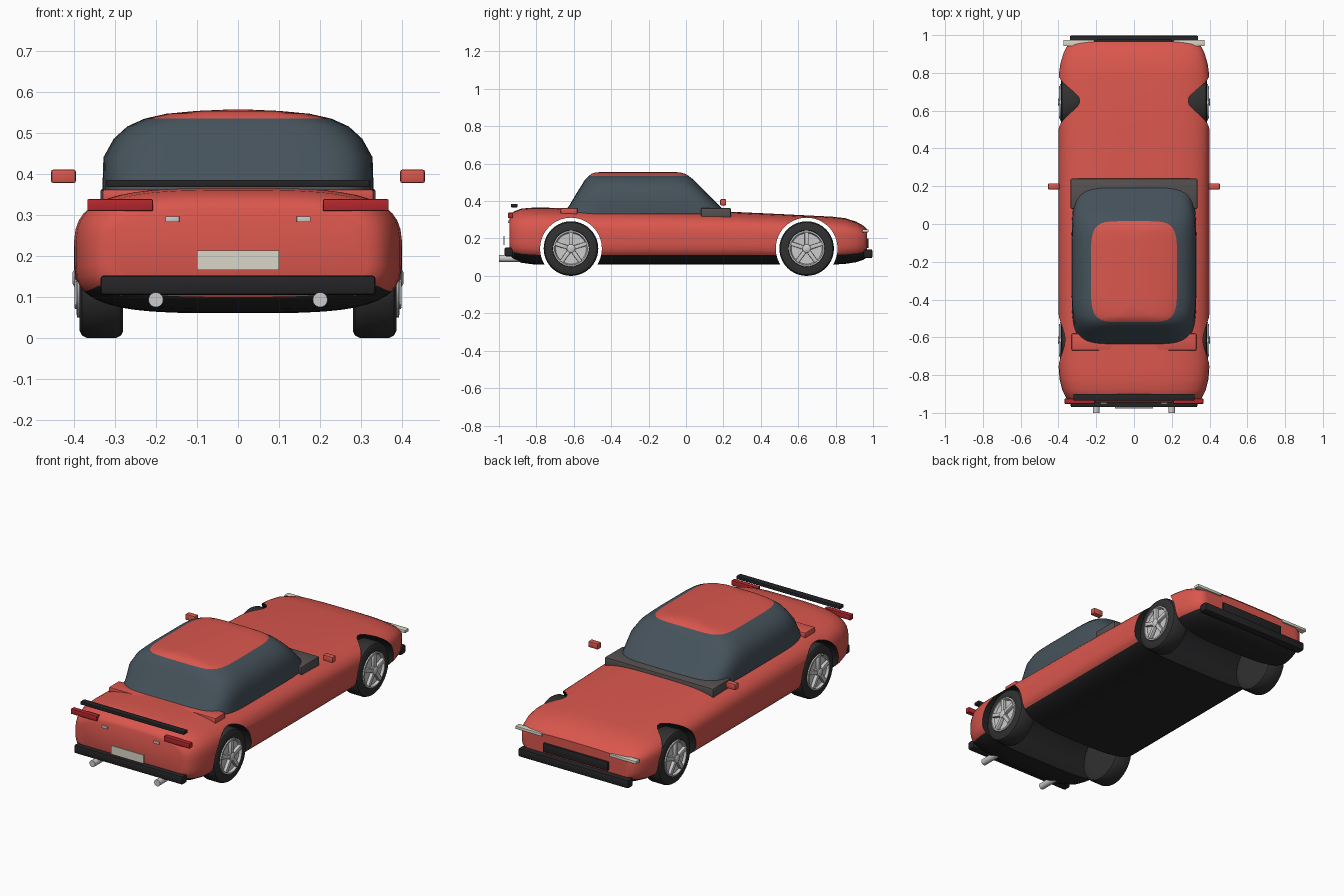
import bpy, bmesh, math
from mathutils import Vector, Matrix

if "Cube" in bpy.data.objects:
    bpy.data.objects.remove(bpy.data.objects["Cube"])


def material(name, rgb):
    m = bpy.data.materials.new(name)
    m.diffuse_color = (*rgb, 1)
    m.use_nodes = True
    m.node_tree.nodes["Principled BSDF"].inputs["Base Color"].default_value = m.diffuse_color
    return m


RED = material("red_paint", (0.70, 0.095, 0.075))
BLACK = material("black_trim", (0.018, 0.018, 0.02))
RUBBER = material("rubber", (0.03, 0.03, 0.03))
GLASS = material("dark_glass", (0.06, 0.085, 0.105))
SILVER = material("silver", (0.55, 0.55, 0.56))
LAMP = material("lamp_red", (0.45, 0.02, 0.025))
CREAM = material("cream", (0.70, 0.68, 0.58))
COWL = material("cowl_grey", (0.09, 0.08, 0.08))


def finish(name, bm, mats, angle=35):
    bmesh.ops.recalc_face_normals(bm, faces=bm.faces[:])
    me = bpy.data.meshes.new(name)
    bm.to_mesh(me)
    bm.free()
    ob = bpy.data.objects.new(name, me)
    bpy.context.collection.objects.link(ob)
    for m in mats:
        me.materials.append(m)
    smooth(ob, angle)
    return ob


def smooth(ob, angle=35):
    bpy.ops.object.select_all(action='DESELECT')
    ob.select_set(True)
    bpy.context.view_layer.objects.active = ob
    bpy.ops.object.shade_smooth_by_angle(angle=math.radians(angle))


def loft(name, rings, *mats, angle=35):
    """Skin a list of equal-length point rings and cap both ends."""
    bm = bmesh.new()
    vs = [[bm.verts.new(p) for p in r] for r in rings]
    n = len(vs[0])
    for a, b in zip(vs, vs[1:]):
        for i in range(n):
            bm.faces.new((a[i], a[(i + 1) % n], b[(i + 1) % n], b[i]))
    bm.faces.new(vs[0])
    bm.faces.new(vs[-1])
    return finish(name, bm, mats, angle)


def super_ring(n, count):
    pts = []
    for i in range(count):
        t = 2 * math.pi * (i + 0.5) / count
        c, s = math.cos(t), math.sin(t)
        pts.append((math.copysign(abs(c) ** (2 / n), c), math.copysign(abs(s) ** (2 / n), s)))
    return pts


def box(name, x, y, z, mat, bevel=0.004, rot=None):
    bm = bmesh.new()
    bmesh.ops.create_cube(bm, size=1)
    size = Vector((x[1] - x[0], y[1] - y[0], z[1] - z[0]))
    mid = Vector((x[1] + x[0], y[1] + y[0], z[1] + z[0])) / 2
    bmesh.ops.scale(bm, vec=size, verts=bm.verts[:])
    bmesh.ops.translate(bm, vec=mid, verts=bm.verts[:])
    if bevel:
        bmesh.ops.bevel(bm, geom=bm.edges[:], offset=bevel, segments=2, affect='EDGES', profile=0.5)
    if rot:
        bmesh.ops.transform(bm, matrix=rot, verts=bm.verts[:])
    return finish(name, bm, [mat])


def pair(name, x, y, z, mat, bevel=0.004):
    box(name + "_right", x, y, z, mat, bevel)
    box(name + "_left", (-x[1], -x[0]), y, z, mat, bevel)


def lathe_x(name, profile, y, z, mat, sign=1, count=40):
    rings = [[(sign * px, y + r * math.cos(2 * math.pi * i / count),
               z + r * math.sin(2 * math.pi * i / count)) for i in range(count)] for px, r in profile]
    return loft(name, rings, mat)


# body shell: stations of (y, half width, top, bottom)
WHEEL_Y, WHEEL_Z, ARCH_R = (-0.615, 0.645), 0.146, 0.165
STATIONS = [(-0.945, 0.315, 0.315, 0.115), (-0.938, 0.338, 0.33, 0.10), (-0.92, 0.36, 0.345, 0.085),
            (-0.88, 0.38, 0.36, 0.07), (-0.82, 0.395, 0.365, 0.062), (-0.75, 0.40, 0.365, 0.06),
            (-0.5, 0.40, 0.36, 0.06), (-0.1, 0.40, 0.353, 0.06), (0.2, 0.40, 0.345, 0.06),
            (0.5, 0.40, 0.331, 0.06), (0.78, 0.40, 0.317, 0.06), (0.85, 0.39, 0.309, 0.064),
            (0.91, 0.372, 0.29, 0.073), (0.95, 0.35, 0.268, 0.087), (0.967, 0.325, 0.25, 0.10)]
shape = super_ring(3.5, 48)
body = loft("body", [[(w * u, y, 0.2 + v * ((top - 0.2) if v > 0 else (0.2 - bot))) for u, v in shape]
                     for y, w, top, bot in STATIONS], RED, BLACK)

# wheel arches cut right through the body
for wy in WHEEL_Y:
    cutter = lathe_x("arch_cutter", [(-0.6, ARCH_R), (0.6, ARCH_R)], wy, WHEEL_Z, BLACK, count=64)
    cutter.hide_render = True
    mod = body.modifiers.new("arch", 'BOOLEAN')
    mod.operation, mod.solver, mod.object = 'DIFFERENCE', 'EXACT', cutter
    bpy.context.view_layer.objects.active = body
    bpy.ops.object.modifier_apply(modifier=mod.name)
    bpy.data.objects.remove(cutter)

# black underside and arch linings
for p in body.data.polygons:
    lining = False
    for wy in WHEEL_Y:
        d = Vector((0, p.center.y - wy, p.center.z - WHEEL_Z))
        lining |= abs(d.length - ARCH_R) < 0.004 and p.normal.dot(d.normalized()) < -0.9
    p.material_index = 1 if lining or p.normal.z < -0.7 or p.center.z < 0.08 else 0
smooth(body)

# cabin: glass with painted roof, levels of (z, half width, back y, front y)
LEVELS = [(0.33, 0.33, -0.66, 0.225), (0.38, 0.33, -0.622, 0.175), (0.44, 0.328, -0.587, 0.115),
          (0.485, 0.303, -0.558, 0.07), (0.515, 0.27, -0.54, 0.04), (0.534, 0.228, -0.52, 0.015),
          (0.546, 0.175, -0.505, -0.005), (0.553, 0.10, -0.485, -0.03), (0.556, 0.03, -0.44, -0.07)]
shape = super_ring(5.5, 48)
cabin = loft("cabin", [[(w * u, (a + b) / 2 + v * (b - a) / 2, z) for u, v in shape]
                       for z, w, a, b in LEVELS], GLASS, RED)
for p in cabin.data.polygons:
    p.material_index = 1 if p.center.z > 0.535 else 0

box("windscreen_cowl", (-0.335, 0.335), (0.08, 0.24), (0.305, 0.363), COWL, 0.006)
box("rear_window_base", (-0.33, 0.33), (-0.67, -0.58), (0.33, 0.362), RED, 0.006)

# wheels
for wy, end in zip(WHEEL_Y, ("rear", "front")):
    for s, side in ((1, "right"), (-1, "left")):
        tag = f"{end}_{side}"
        lathe_x("tyre_" + tag, [(0.28, 0.10), (0.28, 0.13), (0.285, 0.14), (0.297, 0.146), (0.368, 0.146),
                                (0.38, 0.14), (0.386, 0.128), (0.386, 0.098), (0.372, 0.094)],
                wy, WHEEL_Z, RUBBER, s)
        lathe_x("rim_" + tag, [(0.365, 0.097), (0.392, 0.096), (0.393, 0.088), (0.38, 0.082), (0.378, 0.02)],
                wy, WHEEL_Z, SILVER, s)
        lathe_x("hub_" + tag, [(0.375, 0.024), (0.398, 0.022), (0.403, 0.014)], wy, WHEEL_Z, SILVER, s, 20)
        for k in range(5):
            turn = Matrix.Translation((s * 0.388, wy, WHEEL_Z)) @ Matrix.Rotation(
                math.radians(90 + 72 * k), 4, 'X')
            box(f"spoke_{tag}_{k}", (-0.01, 0.01), (0.012, 0.088), (-0.011, 0.011), SILVER, 0.004, turn)

# bumpers, grille and spoiler
box("rear_bumper", (-0.335, 0.335), (-0.97, -0.925), (0.105, 0.152), BLACK, 0.008)
box("front_bumper", (-0.34, 0.34), (0.95, 0.997), (0.095, 0.142), BLACK, 0.008)
box("grille", (-0.2, 0.2), (0.95, 0.977), (0.15, 0.2), BLACK, 0.003)
box("spoiler", (-0.32, 0.32), (-0.935, -0.90), (0.367, 0.385), BLACK, 0.003)

# lights, plate and mirrors
pair("tail_light", (0.207, 0.367), (-0.952, -0.925), (0.309, 0.338), LAMP, 0.003)
pair("reverse_light", (0.143, 0.177), (-0.952, -0.935), (0.282, 0.296), SILVER, 0.001)
pair("headlight", (0.21, 0.373), (0.942, 0.975), (0.233, 0.249), CREAM, 0.002)
box("plate", (-0.1, 0.1), (-0.977, -0.97), (0.165, 0.213), CREAM, 0)
pair("door_mirror", (0.395, 0.455), (0.183, 0.215), (0.377, 0.41), RED, 0.005)

# exhaust pipes
for s, side in ((1, "right"), (-1, "left")):
    rings = [[(s * 0.2 + r * math.cos(math.pi * i / 12), y, 0.093 + r * math.sin(math.pi * i / 12))
              for i in range(24)] for y, r in ((-0.88, 0.018), (-1.0, 0.018))]
    loft("exhaust_" + side, rings, SILVER)
